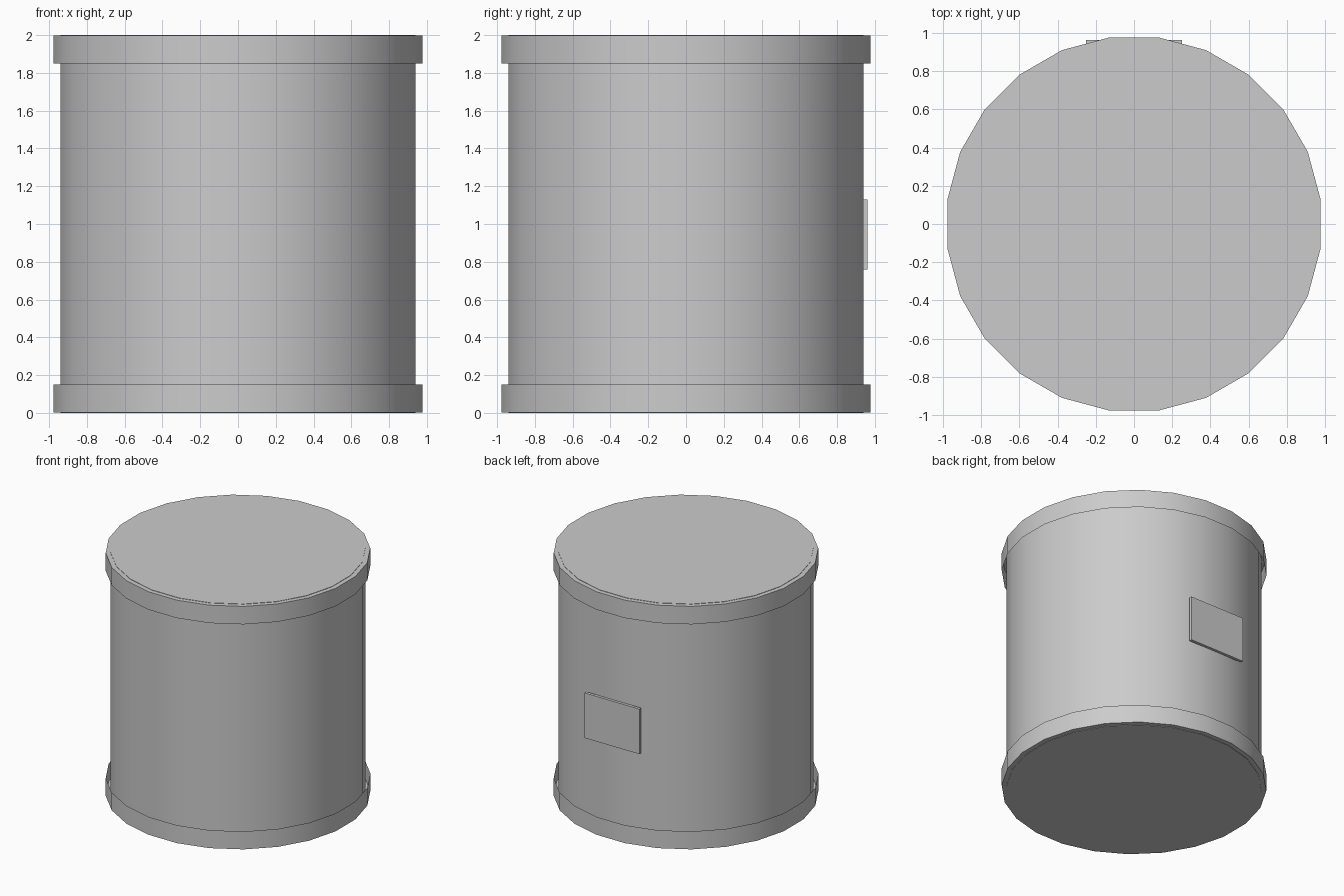
import bpy
import bmesh
import math
from mathutils import Matrix

SIDES = 24
R_BODY = 0.948
R_BAND = 0.985
BAND_H = 0.15
HEIGHT = 2.0
LIP = 0.003      # the drum ends stand this far proud of the bands

if "Cube" in bpy.data.objects:
    bpy.data.objects.remove(bpy.data.objects["Cube"])

# Single grey finish
grey = bpy.data.materials.new("plain_grey")
grey.use_nodes = True
colour = (0.6, 0.6, 0.6, 1)
grey.diffuse_color = colour
grey.node_tree.nodes["Principled BSDF"].inputs["Base Color"].default_value = colour


def finish(name, bm, smooth=True):
    mesh = bpy.data.meshes.new(name)
    bm.to_mesh(mesh)
    bm.free()
    mesh.materials.append(grey)
    obj = bpy.data.objects.new(name, mesh)
    bpy.context.collection.objects.link(obj)
    if smooth:
        bpy.ops.object.select_all(action="DESELECT")
        obj.select_set(True)
        bpy.context.view_layer.objects.active = obj
        bpy.ops.object.shade_smooth_by_angle(angle=math.radians(30))
    return obj


def drum(radius, z0, z1):
    """Closed cylinder with a flat side facing each axis."""
    bm = bmesh.new()
    place = (Matrix.Translation((0, 0, (z0 + z1) / 2))
             @ Matrix.Rotation(math.pi / SIDES, 4, "Z"))
    bmesh.ops.create_cone(bm, cap_ends=True, segments=SIDES, radius1=radius,
                          radius2=radius, depth=z1 - z0, matrix=place)
    return bm


# Main drum
finish("drum_body", drum(R_BODY, 0, HEIGHT))

# End bands: cup shapes, open on the side that faces the middle
for name, z0, z1, inner in (
        ("bottom_band", LIP, BAND_H, 1),
        ("top_band", HEIGHT - BAND_H, HEIGHT - LIP, -1)):
    bm = drum(R_BAND, z0, z1)
    bm.normal_update()
    open_end = [f for f in bm.faces if f.normal.z * inner > 0.9]
    bmesh.ops.delete(bm, geom=open_end, context="FACES_ONLY")
    finish(name, bm)

# Thin plate on the back
bm = bmesh.new()
bmesh.ops.create_cube(bm, size=1, matrix=Matrix.Translation((0, 0.95, 0.945))
                      @ Matrix.Diagonal((0.5, 0.024, 0.37, 1)))
finish("back_plate", bm, smooth=False)
